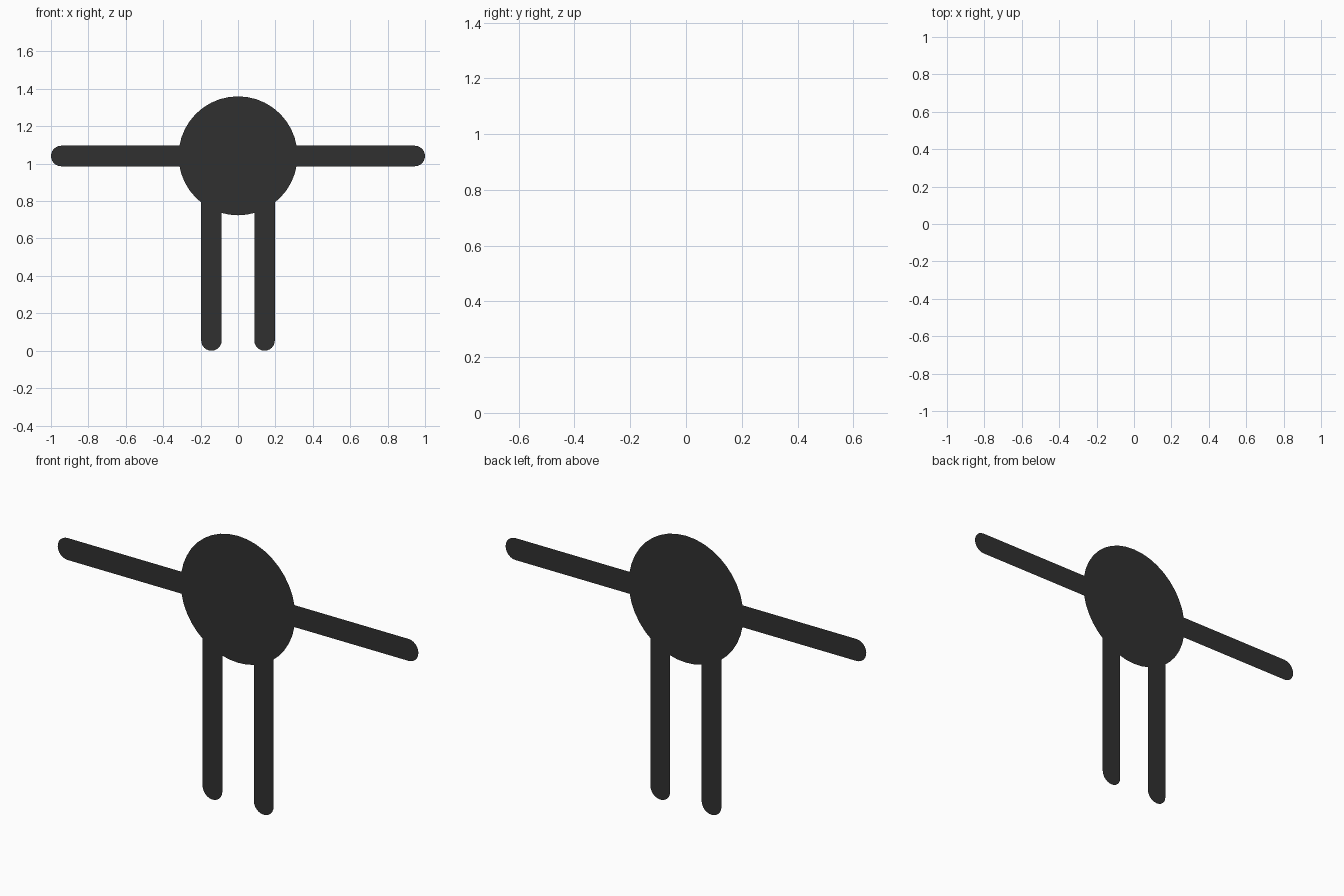
import bpy, bmesh, math

if "Cube" in bpy.data.objects:
    bpy.data.objects.remove(bpy.data.objects["Cube"])

dark = bpy.data.materials.new("dark")
dark.diffuse_color = (0.03, 0.03, 0.03, 1)
dark.use_nodes = True
dark.node_tree.nodes["Principled BSDF"].inputs["Base Color"].default_value = dark.diffuse_color


def flat_shape(name, outline, y):
    """One flat face in the XZ plane, facing the front."""
    bm = bmesh.new()
    face = bm.faces.new([bm.verts.new((x, y, z)) for x, z in outline])
    face.normal_update()
    if face.normal.y > 0:
        face.normal_flip()
    mesh = bpy.data.meshes.new(name)
    bm.to_mesh(mesh)
    bm.free()
    mesh.materials.append(dark)
    obj = bpy.data.objects.new(name, mesh)
    bpy.context.collection.objects.link(obj)


def arc(cx, cz, r, start, sweep, n):
    return [(cx + r * math.cos(start + sweep * i / n),
             cz + r * math.sin(start + sweep * i / n)) for i in range(n + 1)]


def limb(name, a, b, r):
    """Flat strip with round ends, centred on the line a-b."""
    ang = math.atan2(b[1] - a[1], b[0] - a[0])
    outline = (arc(*b, r, ang - math.pi / 2, math.pi, 12)
               + arc(*a, r, ang + math.pi / 2, math.pi, 12))
    flat_shape(name, outline, 0.0005)


# Round body
flat_shape("body", arc(0, 1.042, 0.318, 0, math.tau, 40)[:-1], -0.0005)

# Arms and legs, tucked just behind the body
R = 0.055
for side, s in (("right", 1), ("left", -1)):
    limb(side + "_arm", (s * (0.21 + R), 1.041), (s * (1 - R), 1.041), R)
    limb(side + "_leg", (s * 0.142, 0.93 - R), (s * 0.142, R), R)
